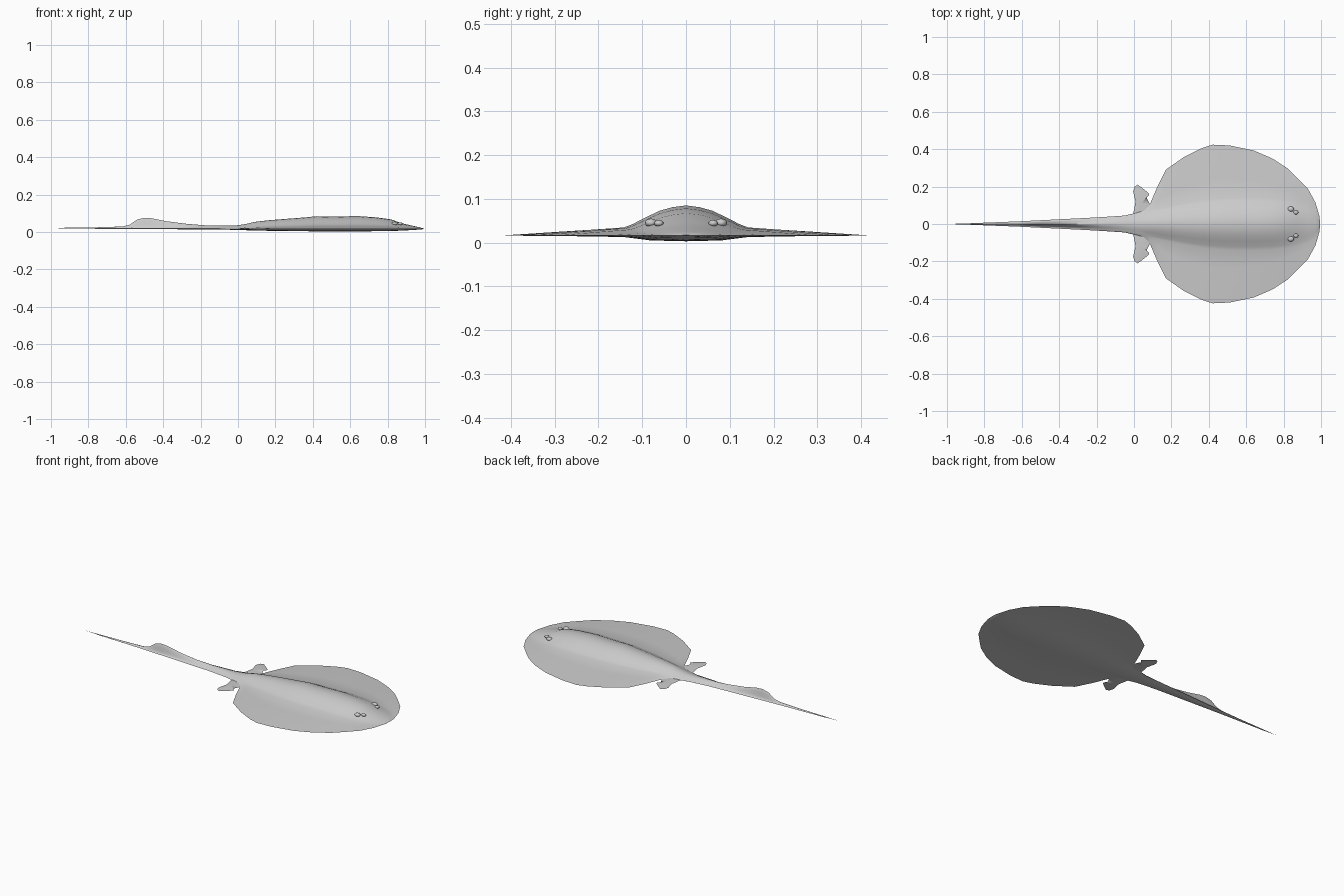
import bpy, bmesh, math
from mathutils import Matrix

if "Cube" in bpy.data.objects:
    bpy.data.objects.remove(bpy.data.objects["Cube"])

def material(name, v):
    m = bpy.data.materials.new(name)
    m.diffuse_color = (v, v, v, 1)
    m.use_nodes = True
    m.node_tree.nodes["Principled BSDF"].inputs["Base Color"].default_value = m.diffuse_color
    return m

grey = material("skin grey", 0.60)

def finish(name, bm, mat, angle=50):
    bmesh.ops.recalc_face_normals(bm, faces=bm.faces)
    me = bpy.data.meshes.new(name)
    bm.to_mesh(me)
    bm.free()
    me.materials.append(mat)
    ob = bpy.data.objects.new(name, me)
    bpy.context.collection.objects.link(ob)
    bpy.ops.object.select_all(action='DESELECT')
    ob.select_set(True)
    bpy.context.view_layer.objects.active = ob
    bpy.ops.object.shade_smooth_by_angle(angle=math.radians(angle))
    return ob

# Body and tail sections: x, half width, hump half width, ridge z, belly z
SECTIONS = [
    (-0.90, .003, .002, .023, .018), (-0.75, .009, .006, .025, .017),
    (-0.62, .014, .009, .029, .016), (-0.58, .016, .010, .038, .016),
    (-0.54, .018, .011, .066, .016), (-0.50, .020, .013, .076, .015),
    (-0.46, .022, .014, .073, .015), (-0.38, .026, .018, .057, .015),
    (-0.28, .031, .024, .044, .014), (-0.17, .037, .031, .035, .013),
    (-0.05, .045, .042, .034, .012), (0.00, .057, .053, .036, .010),
    (0.05, .075, .062, .044, .009), (0.085, .105, .070, .053, .008),
    (0.125, .200, .080, .058, .007), (0.17, .290, .090, .063, .006),
    (0.27, .360, .112, .071, .005), (0.36, .405, .126, .078, .004),
    (0.42, .424, .134, .084, .003), (0.51, .420, .140, .082, .003),
    (0.64, .393, .142, .085, .003), (0.74, .350, .138, .078, .004),
    (0.82, .298, .128, .067, .005), (0.87, .250, .118, .048, .007),
    (0.93, .188, .100, .034, .010), (0.97, .115, .070, .025, .013),
    (0.992, .040, .028, .019, .015)]
HUMP = [(0, 1), (.22, .94), (.43, .82), (.65, .60), (.86, .38), (1, .27)]

def ring(x, w, h, top, low):
    edge = .016 if x > -.1 else .019
    p = 2.2 if -.6 < x < -.25 else 1          # pinched into a fin on the tail
    half = [(h * a, edge + (top - edge) * f ** p) for a, f in HUMP]
    for t, f in ((.35, .18), (.7, .085)):     # thin wing
        half.append((h + (w - h) * t, edge + (top - edge) * f ** p))
    under = [(h + (w - h) * .5, edge - .001), (h, edge - (edge - low) * .25),
             (h * .57, edge - (edge - low) * .85), (0, low)]
    half = half + [(w, edge)] + under
    pts = half + [(-y, z) for y, z in reversed(half[1:-1])]
    return [(x, y, z) for y, z in pts]

bm = bmesh.new()
rings = [[bm.verts.new(c) for c in ring(*s)] for s in SECTIONS]
n = len(rings[0])
for a, b in zip(rings, rings[1:]):
    for i in range(n):
        bm.faces.new((a[i], a[(i + 1) % n], b[(i + 1) % n], b[i]))
tip = bm.verts.new((-1, 0, .021))
nose = bm.verts.new((.995, 0, .017))
for i in range(n):
    bm.faces.new((rings[0][i], rings[0][(i + 1) % n], tip))
    bm.faces.new((rings[-1][i], rings[-1][(i + 1) % n], nose))
finish("body_and_tail", bm, grey, 60)

# Pelvic fins: flat lobes behind the disc
FIN = [(-.01, .03), (0, .075), (.008, .12), (-.005, .175), (.004, .20), (.02, .21),
       (.045, .192), (.078, .165), (.082, .155), (.068, .14), (.085, .105), (.08, .03)]
for side, label in ((1, "left"), (-1, "right")):
    bm = bmesh.new()
    centre = (.035, .11)
    rim = [bm.verts.new((x, side * y, .016)) for x, y in FIN]
    for z in (.023, .012):
        hub = bm.verts.new((centre[0], side * centre[1], z))
        for i in range(len(rim)):
            bm.faces.new((rim[i], rim[(i + 1) % len(rim)], hub))
    finish(label + "_pelvic_fin", bm, grey, 60)

    # Eye bump with the small breathing hole bump behind it
    for part, x, y, z, r in (("eye", .866, .062, .044, .011),
                             ("spiracle", .838, .080, .045, .014)):
        bm = bmesh.new()
        bmesh.ops.create_uvsphere(bm, u_segments=12, v_segments=8, radius=r)
        bmesh.ops.transform(bm, verts=bm.verts, matrix=Matrix.Translation(
            (x, side * y, z)) @ Matrix.Diagonal((1.2, 1, .7, 1)))
        finish(label + "_" + part, bm, grey)
